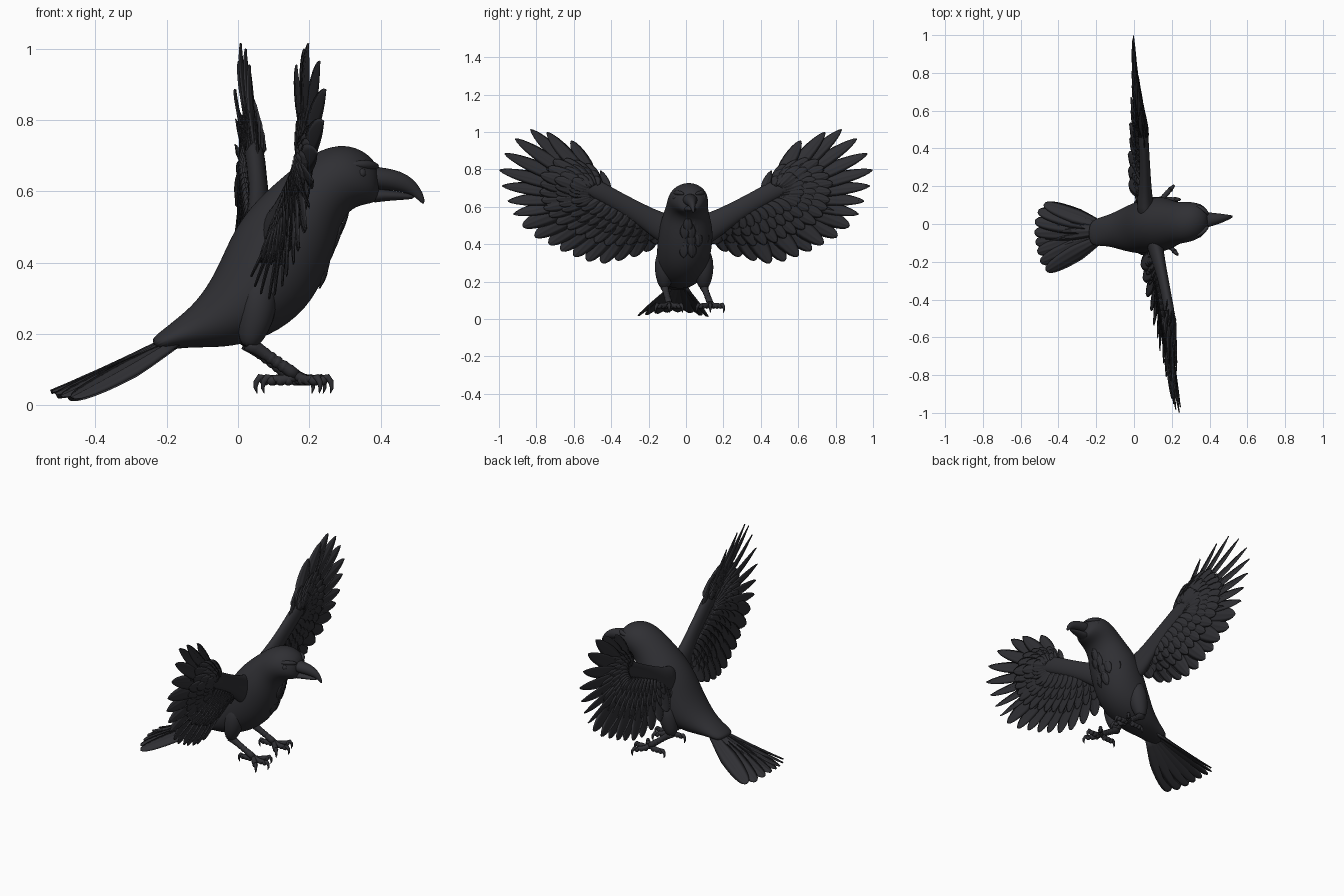
import bpy, bmesh, math, random
from mathutils import Vector as V, Matrix

if "Cube" in bpy.data.objects:
    bpy.data.objects.remove(bpy.data.objects["Cube"])

random.seed(4)
mat = bpy.data.materials.new("charcoal")
mat.diffuse_color = (0.029, 0.029, 0.034, 1)
mat.use_nodes = True
mat.node_tree.nodes["Principled BSDF"].inputs["Base Color"].default_value = mat.diffuse_color


def finish(bm, name, subdiv=0):
    bmesh.ops.recalc_face_normals(bm, faces=bm.faces)
    me = bpy.data.meshes.new(name)
    bm.to_mesh(me)
    bm.free()
    me.materials.append(mat)
    for p in me.polygons:
        p.use_smooth = True
    ob = bpy.data.objects.new(name, me)
    bpy.context.collection.objects.link(ob)
    if subdiv:
        m = ob.modifiers.new("smooth", 'SUBSURF')
        m.levels = m.render_levels = subdiv
    return ob


def loft(bm, rings):
    vs = [[bm.verts.new(p) for p in r] for r in rings]
    n = len(vs[0])
    for a, b in zip(vs, vs[1:]):
        for i in range(n):
            bm.faces.new((a[i], a[(i + 1) % n], b[(i + 1) % n], b[i]))
    bm.faces.new(vs[0][::-1])
    bm.faces.new(vs[-1])


def ellipse(c, u, v, n):
    return [c + u * math.cos(2 * math.pi * i / n) + v * math.sin(2 * math.pi * i / n) for i in range(n)]


def profile_loft(bm, rows, n=20):
    # rows: top x, top z, bottom x, bottom z, half width, centre y
    rings = []
    for tx, tz, bx, bz, w, y in rows:
        t, b = V((tx, y, tz)), V((bx, y, bz))
        rings.append(ellipse((t + b) / 2, (t - b) / 2, V((0, w, 0)), n))
    loft(bm, rings)


def tube(bm, pts, radii, ref=V((0, 1, 0)), flat=1, n=10):
    pts = [V(p) for p in pts]
    rings = []
    for i, p in enumerate(pts):
        t = (pts[min(i + 1, len(pts) - 1)] - pts[max(i - 1, 0)]).normalized()
        u = (ref - t * ref.dot(t)).normalized()
        rings.append(ellipse(p, u * radii[i] * flat, t.cross(u) * radii[i], n))
    loft(bm, rings)


def feather(bm, base, tip, width, normal, twist=0, bend=0, point=0.5, thick=0.006):
    a = tip - base
    d = a.normalized()
    n = (normal - d * normal.dot(d)).normalized()
    n = Matrix.Rotation(twist, 3, d) @ n
    s = d.cross(n)
    rings = []
    for t in (0, .15, .3, .45, .6, .72, .82, .9, .96, .995):
        k = max(0, (t - .5) / .5)
        hw = width / 2 * min(1, .45 + 1.3 * t) * (1 - k * k) ** point
        c = base + a * t + n * bend * a.length * 4 * t * (1 - t)
        th = thick * (1.1 - .7 * t)
        rings.append([c + s * hw * v + n * h * th for v, h in
                      ((-1, 0), (-.5, .5), (-.12, .6), (0, 1.1), (.12, .6), (.5, .5),
                       (1, 0), (.5, -.5), (0, -1), (-.5, -.5))])
    loft(bm, rings)


# body and head in one smooth skin
bm = bmesh.new()
profile_loft(bm, [
    (-.25, .182, -.22, .148, .06, -.05), (-.21, .212, -.17, .16, .075, -.042),
    (-.17, .245, -.10, .162, .083, -.035),
    (-.12, .287, -.02, .162, .107, -.03), (-.065, .367, .09, .19, .138, -.02),
    (-.02, .48, .195, .265, .148, -.01), (.035, .56, .25, .37, .148, 0),
    (.10, .62, .275, .45, .13, 0), (.165, .675, .29, .515, .112, .005),
    (.23, .719, .322, .553, .11, .01), (.30, .734, .357, .562, .1, .015),
    (.358, .712, .385, .568, .076, .02), (.395, .672, .397, .58, .042, .022)])
finish(bm, "body", 2)

# beak, upper and lower halves
bm = bmesh.new()
profile_loft(bm, [(.36, .675, .36, .605, .045, .02), (.40, .668, .40, .603, .04, .023),
                  (.44, .662, .44, .600, .031, .027), (.475, .648, .468, .595, .023, .031),
                  (.502, .624, .488, .588, .015, .035), (.52, .594, .505, .575, .009, .038),
                  (.525, .567, .518, .563, .004, .04)], 12)
finish(bm, "upper_beak", 1)
bm = bmesh.new()
profile_loft(bm, [(.36, .612, .36, .562, .04, .02), (.41, .605, .41, .572, .031, .024),
                  (.46, .599, .46, .575, .02, .029), (.497, .588, .495, .578, .008, .034)], 12)
finish(bm, "lower_beak", 1)

# eyes and brows
bm = bmesh.new()
for sg in (-1, 1):
    bmesh.ops.create_uvsphere(bm, u_segments=14, v_segments=10, radius=.015,
                              matrix=Matrix.Translation((.345, .017 + sg * .074, .65)))
finish(bm, "eyes")
bm = bmesh.new()
for sg in (-1, 1):
    tube(bm, [(.29, .015 + sg * .085, .672), (.345, .017 + sg * .075, .676), (.375, .02 + sg * .052, .674),
              (.395, .02 + sg * .03, .668)], [.004, .013, .014, .006])
finish(bm, "brows", 1)

# shaggy throat and breast feathers
bm = bmesh.new()
for bx, bz, half, cnt in ((.305, .545, .06, 5), (.29, .51, .08, 6), (.275, .465, .085, 6), (.258, .41, .06, 4)):
    for i in range(cnt):
        q = (i / (cnt - 1) * 2 - 1)
        p = V((bx - .05 * q * q, .01 + q * half, bz + .015 * q * q))
        feather(bm, p, p + V((-.03 + random.uniform(-.005, .008), q * .012, -.085)), .05,
                V((1, q * .8, -.3)), 0, .05, .8)
finish(bm, "throat_feathers")

# wing outline: (base y, base z, tip y, tip z), leading primary to innermost secondary
primaries = [(.47, .715, .615, .955), (.49, .715, .745, 1.0), (.50, .71, .833, 1.015), (.51, .705, .915, .965),
             (.515, .695, .972, .885), (.515, .685, 1.0, .797), (.51, .675, .985, .712), (.505, .667, .955, .63),
             (.50, .66, .925, .56)]
secondary_tips = [(.875, .495), (.81, .44), (.735, .4), (.67, .365), (.6, .335), (.53, .31),
                  (.45, .298), (.37, .312), (.285, .332), (.215, .36), (.16, .4)]
secondaries = [(.495 - .035 * i, .655 - .0145 * i, y, z) for i, (y, z) in enumerate(secondary_tips)]
outline = primaries + secondaries


def sample(f):
    f *= len(outline) - 1
    i = min(int(f), len(outline) - 2)
    return [a + (b - a) * (f - i) for a, b in zip(outline[i], outline[i + 1])]


def wing_point(y, z, sg, off=0):
    above = z - (.5 + .42 * y)
    lead = .105 - .115 * y if sg > 0 else .135 + .12 * y - .22 * max(0, above)
    trail = -.045 + .045 * y if sg > 0 else -.025 + .245 * y
    d = max(0, min(1, -above / .25))
    return V((lead + (trail - lead) * d + off, sg * y, z))


X = V((1, 0, 0))
for sg, side in ((1, "left"), (-1, "right")):
    # flight feathers
    bm = bmesh.new()
    for i, (by, bz, ty, tz) in enumerate(outline):
        prim = i < len(primaries)
        off = .004 * (i % 2) - .002
        feather(bm, wing_point(by, bz, sg, off), wing_point(ty, tz, sg, off), .08 if prim else .106,
                X, -sg * .3 if prim else sg * .1, -.015, .65 if prim else .5, .008)
    feather(bm, wing_point(.40, .66, sg), wing_point(.458, .795, sg), .045, X, 0, 0, .8)
    feather(bm, wing_point(.44, .68, sg), wing_point(.53, .83, sg), .055, X, 0, 0, .8)
    finish(bm, side + "_flight_feathers")

    # overlapping covert rows on both faces
    bm = bmesh.new()
    for count, fp, fs, w, off in ((22, .46, .66, .08, .009), (22, .33, .46, .07, .016), (22, .2, .28, .06, .022)):
        for face in (-1, 1):
            for i in range(count):
                f = i / (count - 1)
                by, bz, ty, tz = sample(f)
                k = fp + (fs - fp) * min(1, f * 1.8) + random.uniform(-.015, .015)
                b = wing_point(by, bz, sg, face * off)
                t = wing_point(ty, tz, sg, face * off * .8)
                feather(bm, b, b + (t - b) * k, w, X * face, sg * face * .12, .02, .5)
    finish(bm, side + "_coverts")

    # smooth arm and front membrane
    bm = bmesh.new()
    arm = [(.03, .455), (.12, .485), (.2, .535), (.3, .595), (.4, .65), (.47, .69), (.53, .712), (.59, .735), (.62, .745)]
    tube(bm, [wing_point(y, z, sg) for y, z in arm], [.095, .08, .062, .052, .05, .052, .046, .03, .01], X, .55, 14)
    finish(bm, side + "_wing_arm", 1)

# fanned tail
bm = bmesh.new()
tail = [(-.475, .108, .016), (-.508, .07, .022), (-.525, .015, .034), (-.527, -.045, .038), (-.522, -.1, .036),
        (-.512, -.15, .03), (-.495, -.205, .024), (-.465, -.25, .02)]
for i, t in enumerate(tail):
    q = i / 3.5 - 1
    feather(bm, V((-.17, -.04 - q * .035, .195 - .018 * abs(q) + .003 * (i % 2))), V(t), .095,
            V((.45, -q * (.3 if q < 0 else .05), 1)), 0, -.01, .38, .01)
finish(bm, "tail")

# legs and clawed feet
for side, hip, ankle in (("left", V((.04, .095, 0)), V((.145, .13, .083))),
                         ("right", V((.045, -.115, 0)), V((.165, -.09, .083)))):
    bm = bmesh.new()
    tube(bm, [hip + V(p) for p in ((.03, 0, .38), (.015, 0, .31), (.005, 0, .24), (-.01, 0, .19), (-.015, 0, .16))],
         [.03, .056, .052, .038, .02], n=14)
    finish(bm, side + "_thigh", 1)
    bm = bmesh.new()
    knee = hip + V((-.015, 0, .175))
    tube(bm, [knee.lerp(ankle, f) for f in (0, .15, .4, .65, .85, 1)], [.024, .02, .016, .015, .018, .016])
    for i in range(6):
        c = knee.lerp(ankle, .2 + .13 * i)
        bmesh.ops.create_uvsphere(bm, u_segments=8, v_segments=6, radius=.0175, matrix=Matrix.Translation(c))
    for ang, L in ((-48, .08), (0, .08), (48, .08), (180, .078)):
        d = V((math.cos(math.radians(ang)), math.sin(math.radians(ang)), 0))
        path = [(0, 0), (.25, -.008), (.5, -.012), (.75, -.01), (.95, -.012)]
        tube(bm, [ankle + d * L * a + V((0, 0, z)) for a, z in path], [.015, .013, .014, .012, .011], V((0, 0, 1)))
        for a in (.3, .6, .9):
            bmesh.ops.create_uvsphere(bm, u_segments=8, v_segments=6, radius=.0145,
                                      matrix=Matrix.Translation(ankle + d * L * a + V((0, 0, -.014))))
        claw = [(.9, -.008), (1.08, -.005), (1.2, -.018), (1.23, -.035), (1.17, -.05)]
        tube(bm, [ankle + d * L * a + V((0, 0, z)) for a, z in claw], [.009, .01, .008, .005, .001],
             d.cross(V((0, 0, 1))), n=8)
    finish(bm, side + "_foot")
